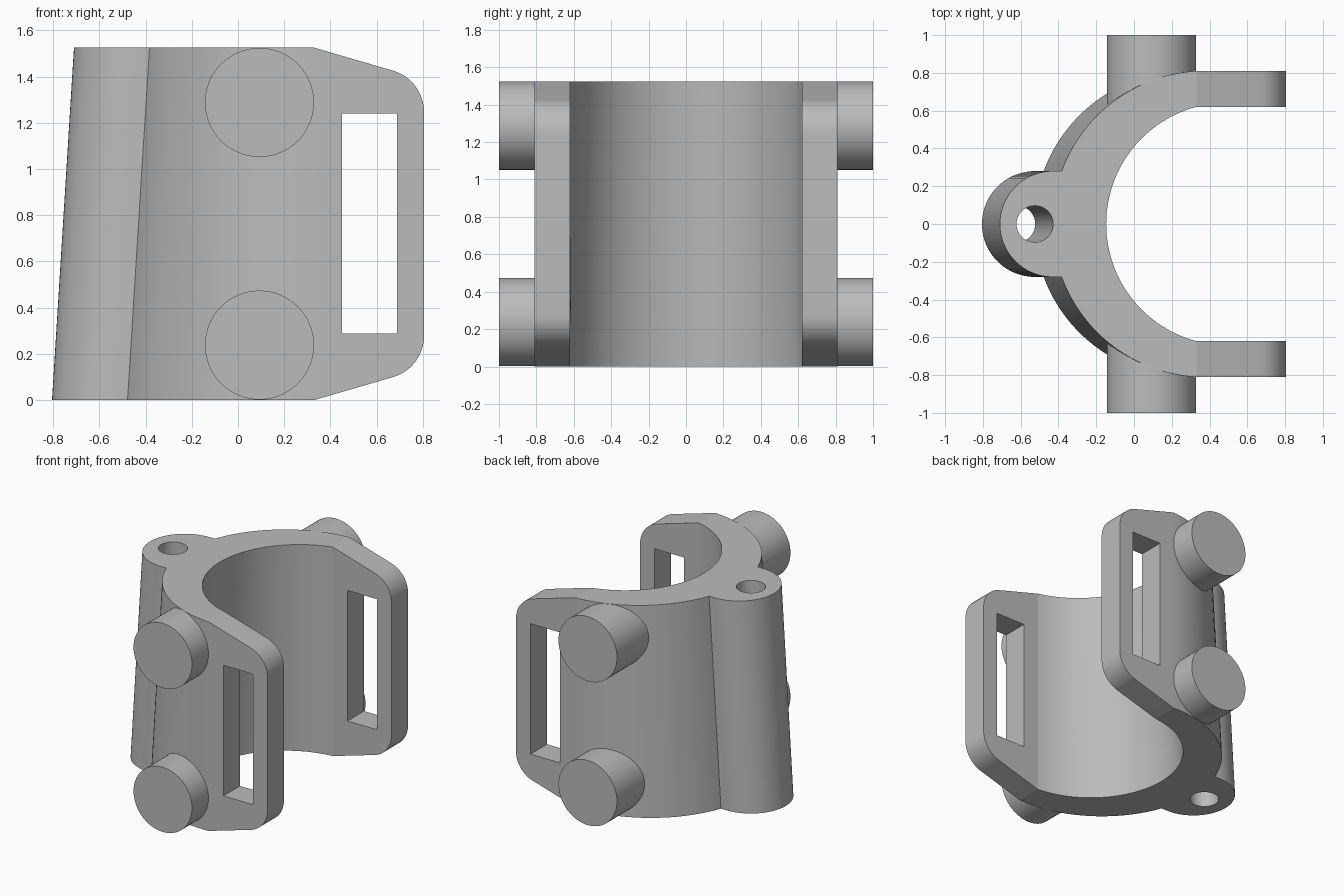
import bpy, bmesh
from math import sin, cos, pi, radians, asin
from mathutils import Vector

if "Cube" in bpy.data.objects:
    bpy.data.objects.remove(bpy.data.objects["Cube"], do_unlink=True)

HEIGHT = 1.525
LEAN = 0.095            # how far the back shifts from top to bottom
ARM_X, ARM_IN, ARM_OUT = 0.33, 0.62, 0.81

grey = bpy.data.materials.new("grey plastic")
grey.use_nodes = True
grey.diffuse_color = (0.5, 0.5, 0.5, 1)
grey.node_tree.nodes["Principled BSDF"].inputs["Base Color"].default_value = (0.5, 0.5, 0.5, 1)


def loft(name, loop_pairs):
    """Solid between two flat ends; loops after the first are holes."""
    bm = bmesh.new()
    caps = ([], [])
    for pair in loop_pairs:
        rings = [[bm.verts.new(p) for p in loop] for loop in pair]
        n = len(rings[0])
        for ring, cap in zip(rings, caps):
            cap += [bm.edges.new((ring[i], ring[(i + 1) % n])) for i in range(n)]
        a, b = rings
        for i in range(n):
            j = (i + 1) % n
            bm.faces.new((a[i], a[j], b[j], b[i]))
    for cap in caps:
        bmesh.ops.triangle_fill(bm, edges=cap, use_beauty=True)
    bmesh.ops.recalc_face_normals(bm, faces=bm.faces)
    mesh = bpy.data.meshes.new(name)
    bm.to_mesh(mesh)
    bm.free()
    mesh.materials.append(grey)
    obj = bpy.data.objects.new(name, mesh)
    bpy.context.collection.objects.link(obj)
    bpy.ops.object.select_all(action='DESELECT')
    obj.select_set(True)
    bpy.context.view_layer.objects.active = obj
    bpy.ops.object.shade_smooth_by_angle(angle=radians(25))
    return obj


def arc(cx, cy, r, start, end, n):
    return [(cx + r * cos(start + (end - start) * i / n),
             cy + r * sin(start + (end - start) * i / n)) for i in range(n + 1)]


def bow(half, left, y_stop, n):
    """Arc from (ARM_X, half) bulging to x = left, ending at height y_stop."""
    sag = ARM_X - left
    r = (half * half + sag * sag) / (2 * sag)
    cx = left + r
    start = pi - asin(half / r) if cx < ARM_X - 1e-6 else None
    first = asin(half / r) if start is not None else pi - asin(half / r)
    return arc(cx, 0, r, first, pi - asin(y_stop / r), n)


def body_outline(shift, z):
    inner = bow(ARM_IN, -0.147 - shift, 0, 40)
    outer = bow(ARM_OUT, -0.433 - shift, 0.28, 32)
    lobe = arc(-0.43 - shift, 0, 0.28, pi / 2, pi, 24)
    upper = outer + lobe                       # arm to rearmost point
    lower = [(x, -y) for x, y in reversed(upper[:-1])]
    inside = [(x, -y) for x, y in inner] + inner[-2::-1]
    return [(x, y, z) for x, y in upper + lower + inside]


def bore(shift, z):
    return [(x, y, z) for x, y in arc(-0.525 - shift, 0, 0.097, 0, 2 * pi, 40)[:-1]]


# Leaning half-ring body with the hinge lobe and its pin hole
loft("clamp_body", [(body_outline(LEAN, 0), body_outline(0, HEIGHT)),
                    (bore(LEAN, 0), bore(0, HEIGHT))])

# Side profiles of a strap plate and of its slot
corner = arc(0.619, 1.247, 0.186, 0, radians(74), 14)
plate = [(ARM_X, 0)] + [(x, HEIGHT - z) for x, z in reversed(corner)] + corner + [(ARM_X, HEIGHT)]
slot = [(0.45, 0.288), (0.688, 0.288), (0.688, 1.24), (0.45, 1.24)]

for side, tag in ((-1, "front"), (1, "back")):
    def at(points, y):
        return [(x, side * y, z) for x, z in points]

    # Slotted strap plate
    loft(tag + "_strap_plate", [(at(p, ARM_IN), at(p, ARM_OUT)) for p in (plate, slot)])

    # Round pegs
    for z, level in ((0.238, "lower"), (HEIGHT - 0.237, "upper")):
        disc = arc(0.093, z, 0.236, 0, 2 * pi, 64)[:-1]
        loft(f"{tag}_{level}_peg", [(at(disc, 0.63), at(disc, 1.0))])
